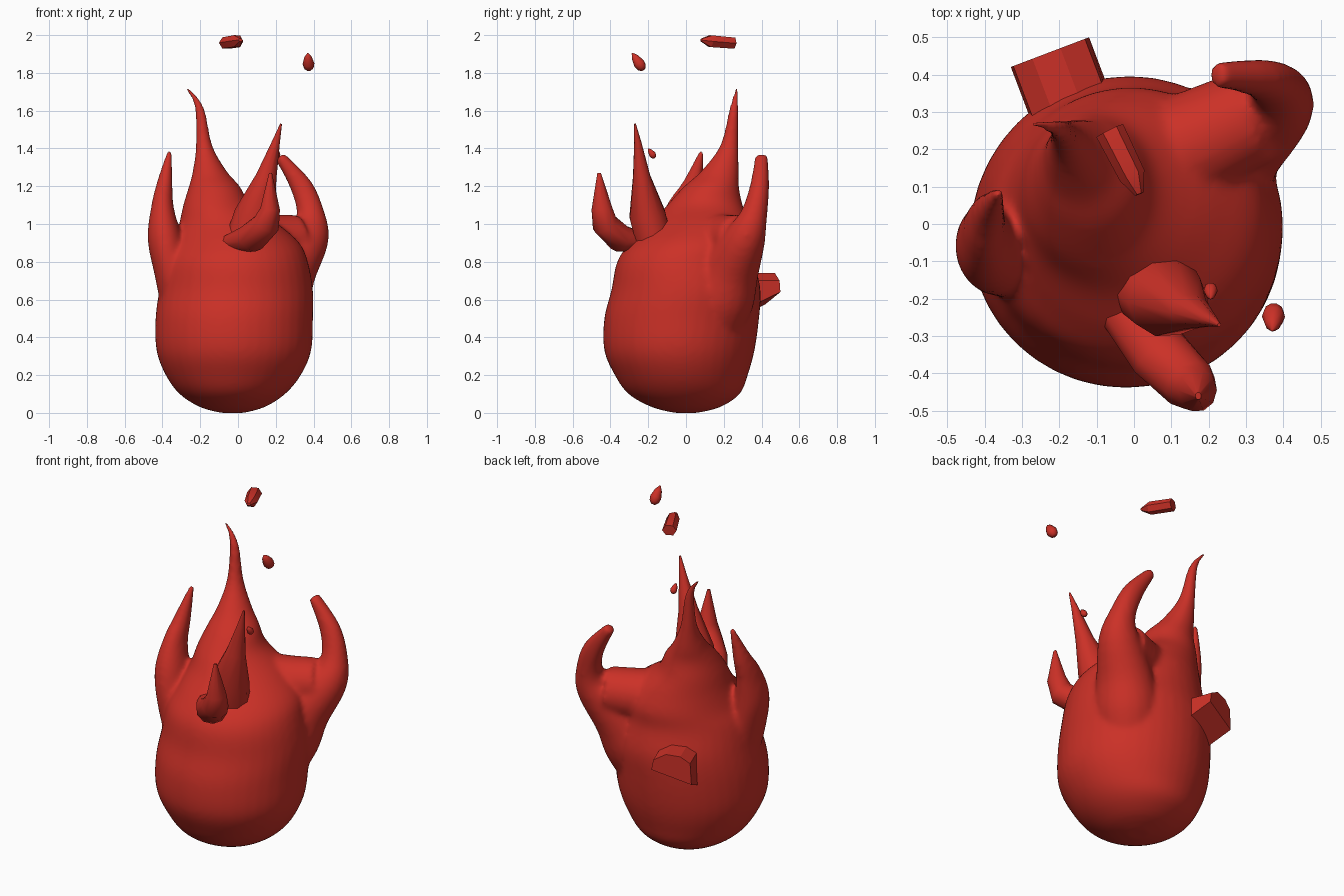
import bpy, bmesh, math
from mathutils import Vector

cube = bpy.data.objects.get("Cube")
if cube:
    bpy.data.objects.remove(cube, do_unlink=True)

red = bpy.data.materials.new("flame_red")
red.use_nodes = True
COLOR = (0.6, 0.03, 0.02, 1)
red.diffuse_color = COLOR
red.node_tree.nodes["Principled BSDF"].inputs["Base Color"].default_value = COLOR


def refine(rows, steps=4):
    """Insert rings along a smooth curve through the given ones."""
    rows = [Vector(r) for r in rows]
    out = []
    for i in range(len(rows) - 1):
        a, b = rows[i], rows[i + 1]
        ta = (b - rows[max(i - 1, 0)]) / 2
        tb = (rows[min(i + 2, len(rows) - 1)] - a) / 2
        for k in range(steps):
            t = k / steps
            s = t * t * (3 - 2 * t)
            out.append(a.lerp(b, s) + ta * t * (1 - t) ** 2 - tb * t * t * (1 - t))
    return out + [rows[-1]]


def loft(bm, rows, sides=10, lean=True):
    """Skin rings (x, y, z, half width, half depth); lean turns rings along the path."""
    pts = [Vector(r[:3]) for r in rows]
    rings = []
    for i, row in enumerate(rows):
        tangent = pts[min(i + 1, len(pts) - 1)] - pts[max(i - 1, 0)]
        n = tangent.normalized() if lean else Vector((0, 0, 1))
        u = Vector((1, 0, 0))
        u = (u - n * u.dot(n)).normalized()
        v = n.cross(u)
        rings.append([bm.verts.new(pts[i] + u * row[3] * math.cos(a) + v * row[4] * math.sin(a))
                      for a in (math.tau * k / sides for k in range(sides))])
    for lo, hi in zip(rings, rings[1:]):
        for k in range(sides):
            m = (k + 1) % sides
            bm.faces.new((lo[k], lo[m], hi[m], hi[k]))
    bm.faces.new(rings[0][::-1])
    bm.faces.new(rings[-1])


def finish(name, bm, angle=40):
    bmesh.ops.recalc_face_normals(bm, faces=bm.faces)
    mesh = bpy.data.meshes.new(name)
    bm.to_mesh(mesh)
    bm.free()
    mesh.materials.append(red)
    ob = bpy.data.objects.new(name, mesh)
    bpy.context.collection.objects.link(ob)
    bpy.ops.object.select_all(action="DESELECT")
    ob.select_set(True)
    bpy.context.view_layer.objects.active = ob
    bpy.ops.object.shade_smooth_by_angle(angle=math.radians(angle))
    return ob


# Egg-shaped body rising into the tall main flame
bm = bmesh.new()
loft(bm, refine([
    (-.03, 0, 0, .06, .06), (-.03, 0, .03, .17, .18), (-.03, -.01, .1, .28, .295),
    (-.025, -.025, .2, .358, .352), (-.022, -.035, .33, .41, .398), (-.02, -.023, .5, .417, .41),
    (-.01, 0, .65, .407, .395), (-.01, 0, .8, .38, .365), (-.01, .035, .9, .335, .33),
    (-.05, .075, 1, .262, .26), (-.11, .1, 1.1, .18, .2), (-.125, .135, 1.2, .135, .145),
    (-.15, .18, 1.28, .09, .1), (-.18, .23, 1.42, .043, .048), (-.205, .255, 1.62, .026, .025),
    (-.27, .27, 1.72, .012, .012)]), 40, lean=False)
# Right side flame
loft(bm, refine([
    (-.33, -.06, .55, .075, .1), (-.355, -.07, .75, .09, .125), (-.39, -.06, .93, .09, .115),
    (-.4, -.02, 1.08, .062, .085), (-.39, .03, 1.2, .045, .055), (-.362, .085, 1.39, .014, .014)]), 20)
# Back left flame on a thick root, with the ridge joining it to the main flame
loft(bm, refine([
    (.15, .13, .42, .15, .15), (.2, .18, .6, .18, .18), (.265, .235, .76, .155, .155),
    (.37, .315, .93, .115, .11), (.385, .36, 1.05, .075, .072), (.335, .39, 1.2, .06, .052),
    (.22, .4, 1.36, .03, .036)]), 20)
loft(bm, refine([(-.12, .12, .98, .15, .16), (.08, .18, .91, .15, .15), (.32, .29, .92, .13, .13)]), 20)
body = finish("flame_body", bm)
fuse = body.modifiers.new("fuse", "REMESH")
fuse.mode = "VOXEL"
fuse.voxel_size = .013
fuse.use_smooth_shade = True
soften = body.modifiers.new("soften", "SMOOTH")
soften.factor = .5
soften.iterations = 14

# Separate flames on the front
bm = bmesh.new()
loft(bm, [
    (-.02, -.22, .9, .08, .05), (.07, -.35, .925, .085, .075), (.15, -.43, 1, .075, .07),
    (.17, -.445, 1.08, .052, .058), (.172, -.46, 1.27, .008, .01)], 10)
finish("front_flame", bm, 75)
bm = bmesh.new()
loft(bm, [
    (.04, -.15, .84, .13, .1), (.09, -.205, 1.05, .11, .1), (.15, -.235, 1.25, .055, .048),
    (.2, -.255, 1.43, .022, .02), (.228, -.27, 1.53, .005, .005)], 10)
finish("front_tall_flame", bm, 75)

# Stub with a rounded top on the back, its underside sloping down into the body
bm = bmesh.new()
across = Vector((.935, .355, 0))
inward = Vector((.078, -.206, 0))
centre = Vector((-.225, .46, 0))
profile = [(-.112, .575), (.112, .64), (.1, .7), (.03, .74), (-.05, .735), (-.105, .7)]
face = bm.faces.new([bm.verts.new(centre + across * w + Vector((0, 0, z))) for w, z in profile])
moved = bmesh.ops.extrude_face_region(bm, geom=[face], use_keep_orig=True)["geom"]
for vert in (g for g in moved if isinstance(g, bmesh.types.BMVert)):
    vert.co += inward
    if vert.co.z < .66:
        vert.co.z -= .1
finish("back_stub", bm, 25)

# Floating embers
for name, top, bottom, r in (("large_ember", (.37, -.285, 1.905), (.375, -.225, 1.815), .031),
                             ("small_ember", (.205, -.2, 1.4), (.205, -.165, 1.35), .019)):
    bm = bmesh.new()
    a, b = Vector(bottom), Vector(top)
    loft(bm, [(*a.lerp(b, t), r * s, r * s)
              for t, s in ((0, .35), (.15, .85), (.38, 1), (.75, .65), (1, .1))], 10)
    finish(name, bm, 75)
bm = bmesh.new()
loft(bm, [(-.065, .25, 1.958, .04, .034), (-.005, .13, 1.968, .036, .036),
          (.014, .08, 1.974, .012, .008)], 6)
finish("top_ember", bm, 25)
